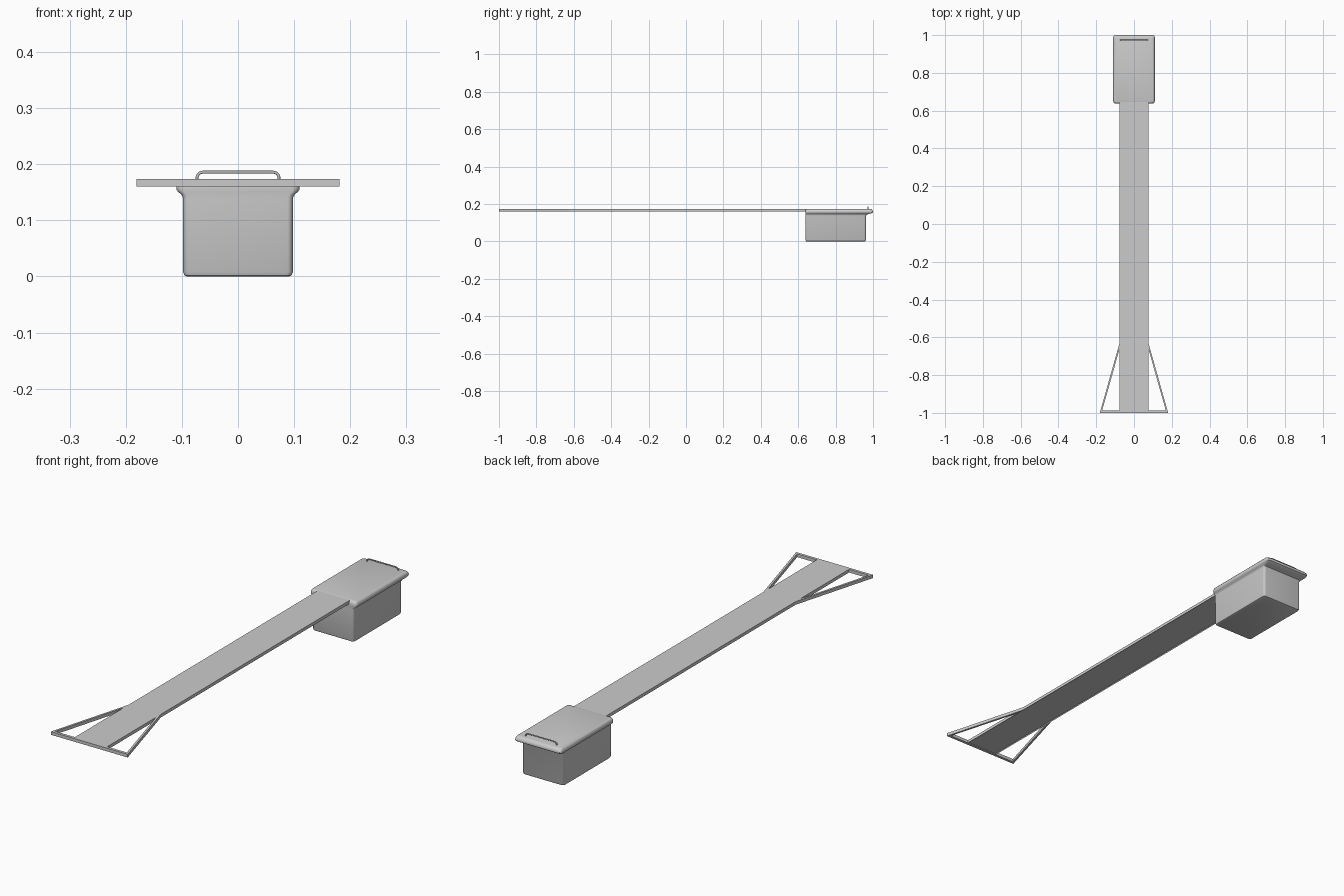
import bpy, bmesh, math
from mathutils import Vector

if "Cube" in bpy.data.objects:
    bpy.data.objects.remove(bpy.data.objects["Cube"])


def make_object(name, bm, smooth=True):
    bmesh.ops.recalc_face_normals(bm, faces=bm.faces)
    me = bpy.data.meshes.new(name)
    bm.to_mesh(me)
    bm.free()
    ob = bpy.data.objects.new(name, me)
    bpy.context.collection.objects.link(ob)
    if smooth:
        bpy.ops.object.select_all(action='DESELECT')
        ob.select_set(True)
        bpy.context.view_layer.objects.active = ob
        bpy.ops.object.shade_smooth_by_angle(angle=math.radians(35))
    return ob


def rounded_rect(hx, y0, y1, r, z, n=5):
    pts = []
    for cx, cy, a0 in ((hx - r, y1 - r, 0), (-hx + r, y1 - r, 90),
                       (-hx + r, y0 + r, 180), (hx - r, y0 + r, 270)):
        for i in range(n + 1):
            a = math.radians(a0 + 90 * i / n)
            pts.append(Vector((cx + r * math.cos(a), cy + r * math.sin(a), z)))
    return pts


def loft(name, sections):
    bm = bmesh.new()
    rings = [[bm.verts.new(p) for p in rounded_rect(*s)] for s in sections]
    for a, b in zip(rings, rings[1:]):
        n = len(a)
        for i in range(n):
            bm.faces.new((a[i], a[(i + 1) % n], b[(i + 1) % n], b[i]))
    bm.faces.new(rings[0][::-1])
    bm.faces.new(rings[-1])
    return make_object(name, bm)


def prism(name, outline, z0, z1, recess=0, depth=0):
    bm = bmesh.new()
    f = bm.faces.new([bm.verts.new((x, y, z0)) for x, y in outline])
    new = bmesh.ops.extrude_face_region(bm, geom=[f], use_keep_orig=True)['geom']
    bmesh.ops.translate(bm, verts=[g for g in new if isinstance(g, bmesh.types.BMVert)],
                        vec=(0, 0, z1 - z0))
    bmesh.ops.recalc_face_normals(bm, faces=bm.faces)
    if recess:
        bottom = min(bm.faces, key=lambda q: q.calc_center_median().z)
        bmesh.ops.inset_region(bm, faces=[bottom], thickness=recess)
        bmesh.ops.translate(bm, verts=bottom.verts, vec=(0, 0, depth))
    return make_object(name, bm, False)


# Pedestal: straight box flaring into an overhanging rounded cap (hx, y0, y1, r, z)
loft("pedestal", [
    (0.091, 0.645, 0.955, 0.008, 0.000),
    (0.0955, 0.641, 0.960, 0.010, 0.002),
    (0.098, 0.639, 0.963, 0.010, 0.008),
    (0.098, 0.638, 0.963, 0.010, 0.138),
    (0.099, 0.638, 0.966, 0.010, 0.143),
    (0.102, 0.638, 0.976, 0.010, 0.147),
    (0.107, 0.638, 0.993, 0.011, 0.151),
    (0.1095, 0.638, 0.999, 0.012, 0.155),
    (0.110, 0.638, 1.000, 0.012, 0.160),
    (0.1085, 0.639, 0.997, 0.012, 0.167),
    (0.105, 0.642, 0.992, 0.012, 0.172),
    (0.100, 0.646, 0.986, 0.012, 0.174),
])

# Long plank with a shallow recess underneath
prism("diving_board", [(-0.076, -0.995), (0.076, -0.995), (0.076, 0.66), (-0.076, 0.66)],
      0.160, 0.1735, 0.004, 0.004)

# Flared tip frame: cross bar and two diagonal bars
prism("tip_cross_bar", [(-0.181, -1.0), (0.181, -1.0), (0.178, -0.988), (-0.178, -0.988)],
      0.160, 0.1735)
for side, s in (("left", -1), ("right", 1)):
    prism(side + "_tip_brace",
          [(s * 0.181, -1.0), (s * 0.076, -0.628), (s * 0.076, -0.660), (s * 0.170, -0.993)],
          0.160, 0.1735)

# Grab handle: bent rod on the back of the cap
cu = bpy.data.curves.new("handle_path", 'CURVE')
cu.dimensions = '3D'
cu.bevel_depth = 0.0025
cu.bevel_resolution = 2
cu.use_fill_caps = True
half = [(0.073, 0.168), (0.073, 0.177), (0.0715, 0.181), (0.068, 0.1845), (0.063, 0.186)]
pts = [(-x, z) for x, z in half] + half[::-1]
sp = cu.splines.new('POLY')
sp.points.add(len(pts) - 1)
for p, (x, z) in zip(sp.points, pts):
    p.co = (x, 0.973, z, 1)
handle = bpy.data.objects.new("grab_handle", cu)
bpy.context.collection.objects.link(handle)
